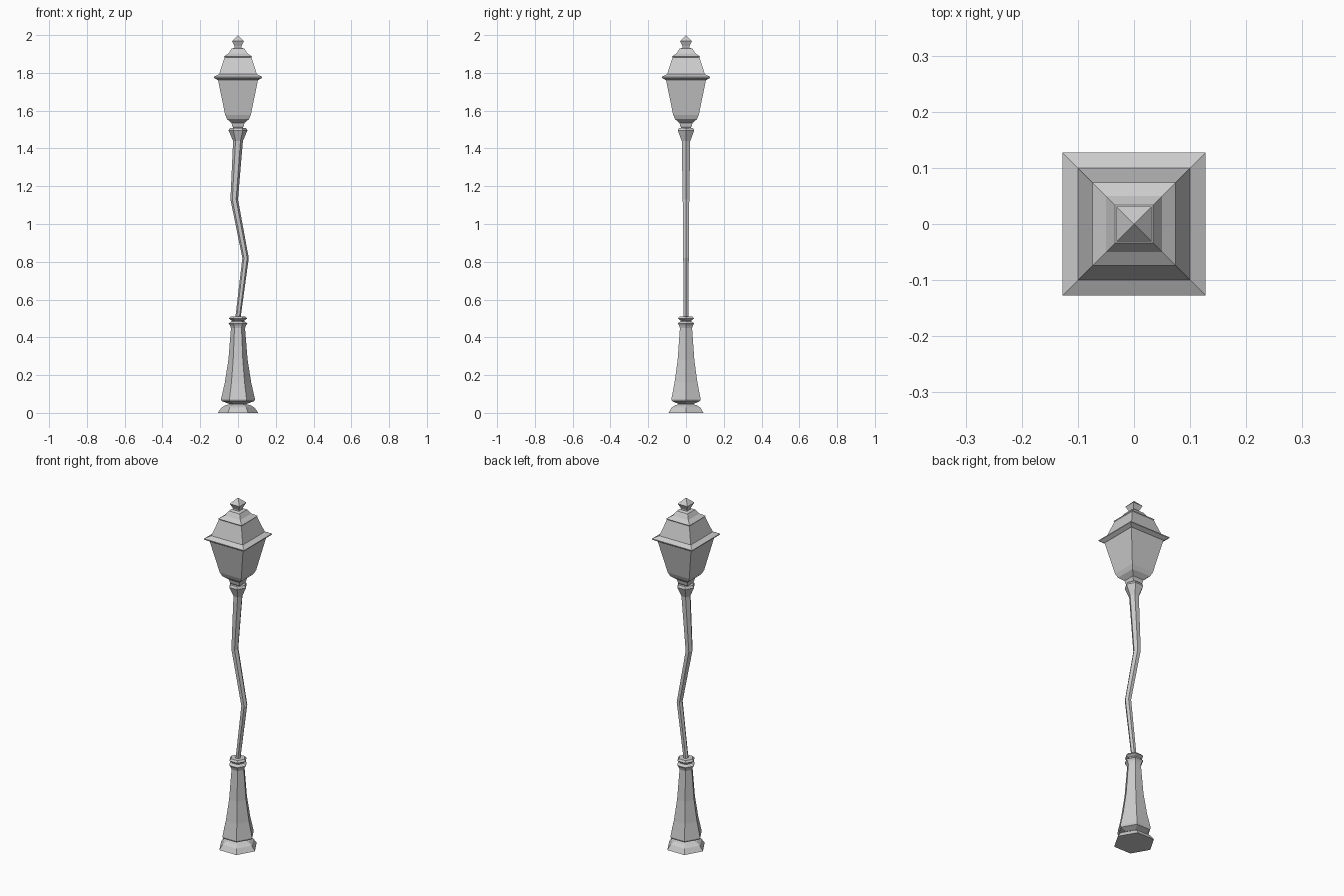
import bpy, bmesh, math

if "Cube" in bpy.data.objects:
    bpy.data.objects.remove(bpy.data.objects["Cube"])


def stack(name, sides, profile, turn=0.0):
    """Loft regular polygon rings; profile rows are (z, radius, x shift)."""
    bm = bmesh.new()
    rings = []
    for z, r, *shift in profile:
        dx = shift[0] if shift else 0.0
        if r == 0:
            rings.append([bm.verts.new((dx, 0, z))])
            continue
        angles = [turn + i * math.tau / sides for i in range(sides)]
        rings.append([bm.verts.new((dx + r * math.cos(a), r * math.sin(a), z)) for a in angles])
    for low, high in zip(rings, rings[1:]):
        for i in range(sides):
            j = (i + 1) % sides
            if len(high) == 1:
                bm.faces.new((low[i], low[j], high[0]))
            else:
                bm.faces.new((low[i], low[j], high[j], high[i]))
    bm.faces.new(rings[0][::-1])
    if len(rings[-1]) > 1:
        bm.faces.new(rings[-1])
    mesh = bpy.data.meshes.new(name)
    bm.to_mesh(mesh)
    bm.free()
    obj = bpy.data.objects.new(name, mesh)
    bpy.context.collection.objects.link(obj)
    return obj


def square(name, profile):
    """Axis-aligned square loft; profile rows are (z, half width)."""
    return stack(name, 4, [(z, h * math.sqrt(2)) for z, h in profile], math.pi / 4)


# Hexagonal foot and flared pedestal
stack("foot", 6, [(0, 0.107), (0.028, 0.088), (0.04, 0.068), (0.047, 0.04)])
stack("pedestal", 6, [(0.045, 0.04), (0.062, 0.085), (0.072, 0.09),
                      (0.16, 0.07), (0.28, 0.051), (0.45, 0.037)])

# Double collar
stack("collar", 6, [(0.448, 0.037), (0.463, 0.042), (0.474, 0.05), (0.484, 0.034),
                    (0.49, 0.034), (0.499, 0.049), (0.51, 0.04)])

# Bent pole with flared head
stack("pole", 6, [(0.505, 0.014, 0), (0.82, 0.017, 0.04), (1.13, 0.02, -0.02),
                  (1.44, 0.026, 0), (1.495, 0.05, 0), (1.508, 0.043, 0)])

# Square lantern body
square("lantern_body", [(1.505, 0.022), (1.516, 0.03), (1.535, 0.034), (1.555, 0.058),
                        (1.578, 0.068), (1.768, 0.107)])

# Eaves, roof and cap
square("lantern_roof", [(1.762, 0.108), (1.774, 0.127), (1.779, 0.127), (1.793, 0.1),
                        (1.885, 0.07)])
square("roof_cap", [(1.88, 0.069), (1.887, 0.074), (1.903, 0.05), (1.928, 0.034),
                    (1.933, 0.02)])

# Pointed finial
square("finial", [(1.93, 0.018), (1.94, 0.018), (1.968, 0.031), (2.0, 0)])
